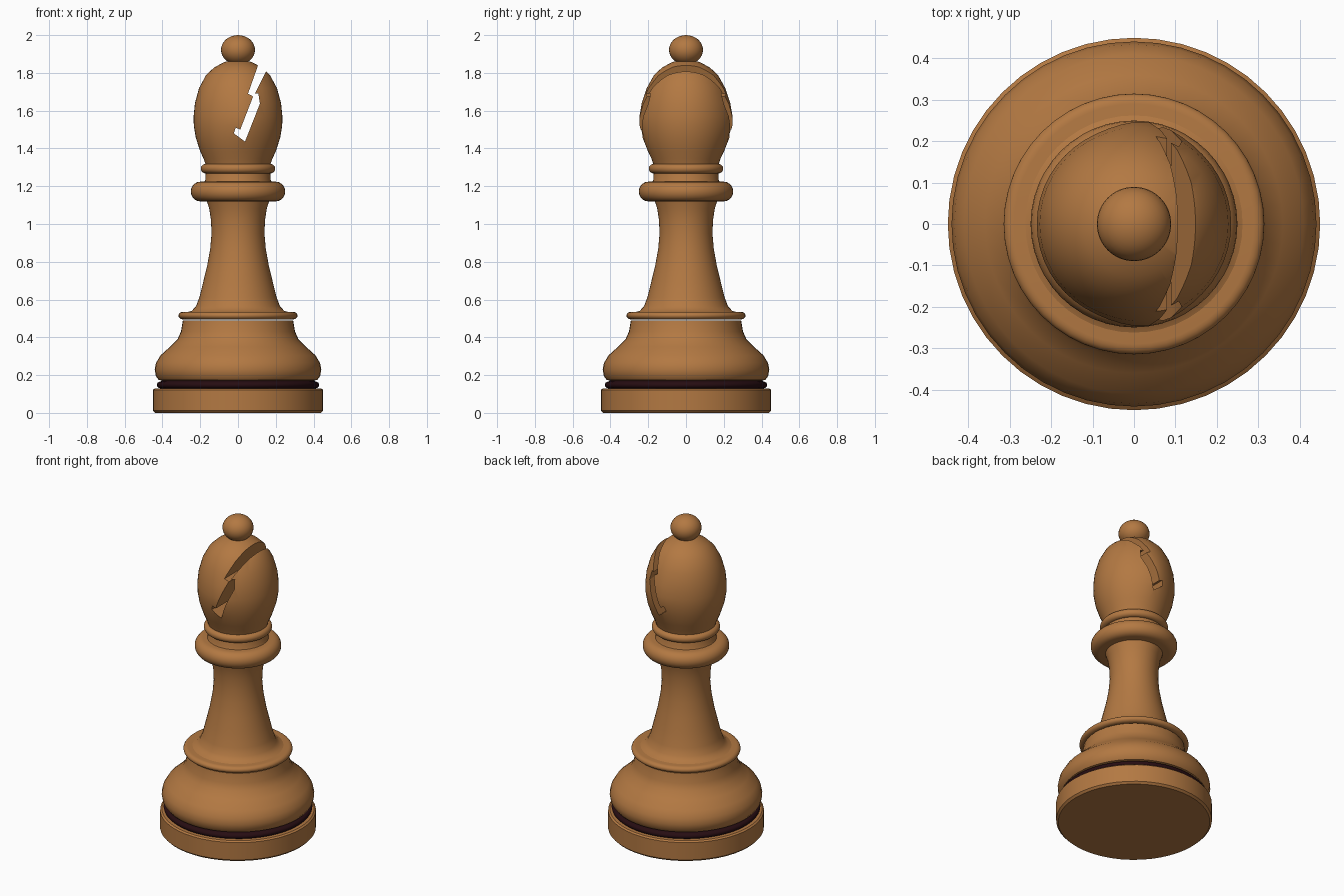
import bpy, bmesh, math

cube = bpy.data.objects.get("Cube")
if cube:
    bpy.data.objects.remove(cube)


def material(name, rgb):
    m = bpy.data.materials.new(name)
    m.use_nodes = True
    m.diffuse_color = (*rgb, 1)
    bsdf = m.node_tree.nodes["Principled BSDF"]
    bsdf.inputs["Base Color"].default_value = (*rgb, 1)
    bsdf.inputs["Roughness"].default_value = 0.6
    return m


wood = material("warm wood", (0.45, 0.19, 0.055))
dark = material("dark felt", (0.02, 0.004, 0.006))


def add_object(name, bm, mat):
    bmesh.ops.recalc_face_normals(bm, faces=bm.faces)
    mesh = bpy.data.meshes.new(name)
    bm.to_mesh(mesh)
    bm.free()
    mesh.materials.append(mat)
    ob = bpy.data.objects.new(name, mesh)
    bpy.context.collection.objects.link(ob)
    return ob


def activate(ob):
    bpy.ops.object.select_all(action="DESELECT")
    ob.select_set(True)
    bpy.context.view_layer.objects.active = ob


def smooth(ob, angle=38):
    activate(ob)
    bpy.ops.object.shade_smooth_by_angle(angle=math.radians(angle))


def lathe(name, profile, mat, segments=48):
    """Spin a (radius, height) profile around z, closed at the axis."""
    bm = bmesh.new()
    points = [(0, profile[0][1]), *profile, (0, profile[-1][1])]
    verts = [bm.verts.new((r, 0, z)) for r, z in points]
    edges = [bm.edges.new(pair) for pair in zip(verts, verts[1:])]
    bmesh.ops.spin(bm, geom=verts + edges, axis=(0, 0, 1), cent=(0, 0, 0),
                   angle=math.tau, steps=segments, use_duplicate=False)
    bmesh.ops.remove_doubles(bm, verts=bm.verts, dist=0.0005)
    return add_object(name, bm, mat)


def arc(radius, height, rx, rz, start=-90, end=90, steps=10):
    """Rounded rim profile."""
    angles = [math.radians(start + (end - start) * i / steps) for i in range(steps + 1)]
    return [(radius + rx * math.cos(a), height + rz * math.sin(a)) for a in angles]


# Foot, felt band and turned body
smooth(lathe("foot", [(0.438, 0), (0.45, 0.012), (0.45, 0.122), (0.44, 0.13)], wood))
smooth(lathe("felt_band", [(0.405, 0.125)] + arc(0.41, 0.148, 0.02, 0.018) + [(0.40, 0.175)], dark))
smooth(lathe("lower_body", [
    (0.39, 0.168), (0.42, 0.175), (0.435, 0.195), (0.441, 0.23), (0.434, 0.265),
    (0.41, 0.305), (0.36, 0.35), (0.32, 0.39), (0.302, 0.43), (0.292, 0.49)], wood))
smooth(lathe("lower_collar", arc(0.29, 0.515, 0.025, 0.02), wood))
smooth(lathe("stem", [
    (0.28, 0.53), (0.245, 0.54), (0.222, 0.565), (0.205, 0.61), (0.185, 0.69),
    (0.163, 0.78), (0.147, 0.87), (0.14, 0.95), (0.143, 1.02), (0.152, 1.08),
    (0.168, 1.13)], wood))
smooth(lathe("upper_collar", arc(0.2, 1.172, 0.05, 0.052), wood))
smooth(lathe("neck", [(0.185, 1.21), (0.172, 1.235), (0.17, 1.33)], wood))
smooth(lathe("neck_ring", arc(0.172, 1.293, 0.025, 0.025), wood))

# Head, swelling slightly front and back beside the slot
head = lathe("head", [
    (0.172, 1.315), (0.182, 1.345), (0.2, 1.385), (0.223, 1.455), (0.234, 1.52),
    (0.235, 1.57), (0.228, 1.64), (0.206, 1.72), (0.17, 1.787), (0.125, 1.83),
    (0.07, 1.858), (0.03, 1.868)], wood)
for v in head.data.vertices:
    near = math.exp(-((v.co.x - 0.04) / 0.09) ** 2 - ((v.co.z - 1.55) / 0.12) ** 2)
    v.co.y *= 1 + 0.06 * near

# Stepped slanting slot cut right through the head
slot = [(0.138, 1.93), (0.053, 1.69), (0.08, 1.675), (0.012, 1.5), (-0.012, 1.51),
        (-0.022, 1.48), (0.037, 1.436), (0.116, 1.637), (0.108, 1.69),
        (0.09, 1.69), (0.21, 1.93)]
bm = bmesh.new()
face = bm.faces.new([bm.verts.new((x, -0.5, z)) for x, z in slot])
swept = bmesh.ops.extrude_face_region(bm, geom=[face])["geom"]
bmesh.ops.translate(bm, vec=(0, 1, 0),
                    verts=[g for g in swept if isinstance(g, bmesh.types.BMVert)])
cutter = add_object("slot_cutter", bm, wood)
cutter.hide_render = True
cut = head.modifiers.new("slot", "BOOLEAN")
cut.operation = "DIFFERENCE"
cut.solver = "EXACT"
cut.object = cutter
activate(head)
bpy.ops.object.modifier_apply(modifier=cut.name)
bpy.data.objects.remove(cutter)
smooth(head)

# Finial ball
smooth(lathe("finial", arc(0, 1.922, 0.09, 0.078, steps=16), wood, 32))
